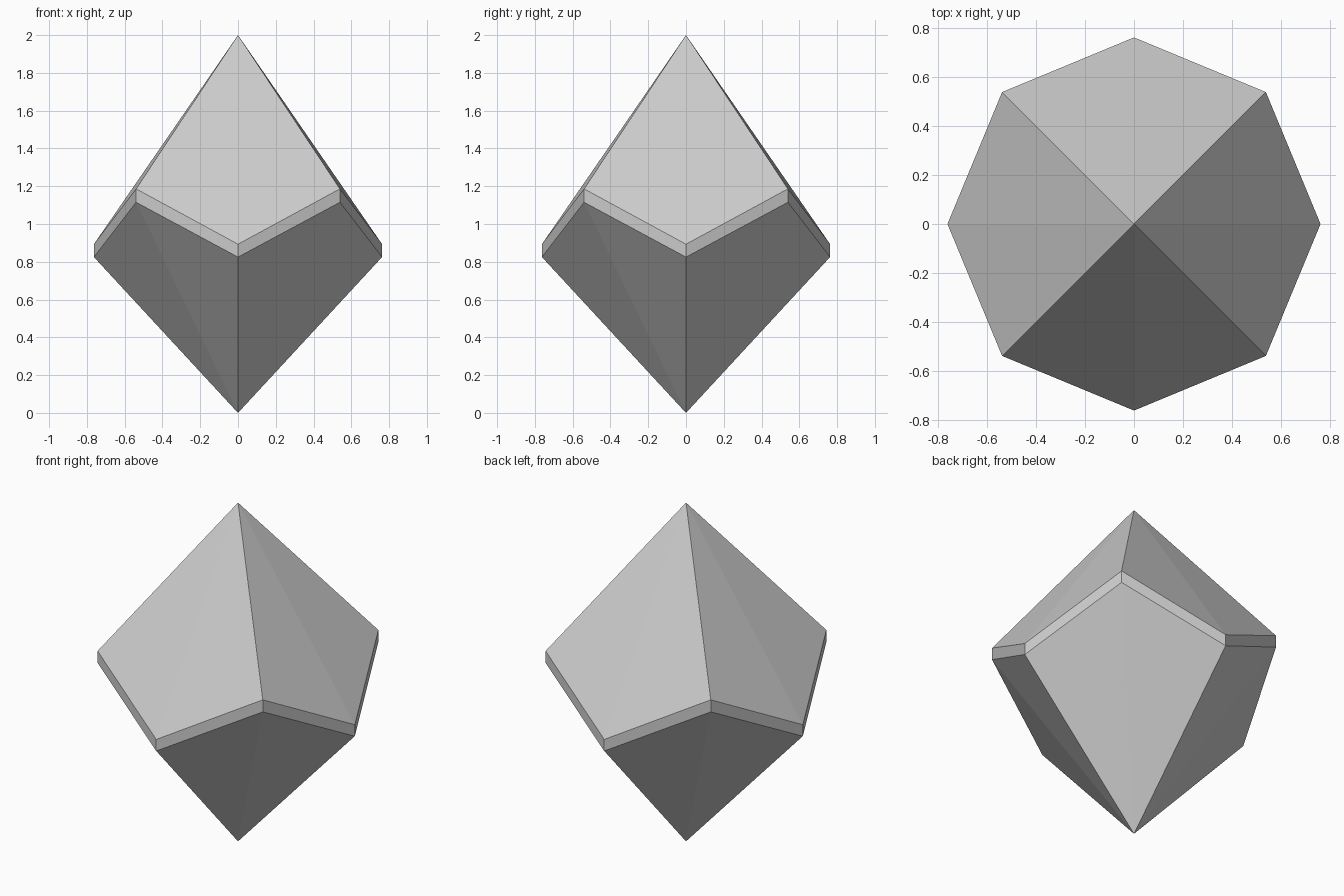
import bpy, bmesh, math

if "Cube" in bpy.data.objects:
    bpy.data.objects.remove(bpy.data.objects["Cube"])

R = 0.763                        # girdle radius
LOW, HIGH = (0.825, 0.893), (1.115, 1.186)   # (lower, upper) girdle heights

bm = bmesh.new()
top = bm.verts.new((0, 0, 2))
bottom = bm.verts.new((0, 0, 0))

# Zigzag girdle: low corners on the axes, high corners on the diagonals
lower, upper = [], []
for i in range(8):
    a = i * math.pi / 4
    z0, z1 = HIGH if i % 2 else LOW
    x, y = R * math.cos(a), R * math.sin(a)
    lower.append(bm.verts.new((x, y, z0)))
    upper.append(bm.verts.new((x, y, z1)))

# Narrow band and the slightly creased kite faces above and below it
for i in range(8):
    j = (i + 1) % 8
    bm.faces.new((lower[i], lower[j], upper[j], upper[i]))
    bm.faces.new((upper[i], upper[j], top))
    bm.faces.new((lower[j], lower[i], bottom))

bmesh.ops.recalc_face_normals(bm, faces=bm.faces)
mesh = bpy.data.meshes.new("eight_sided_die")
bm.to_mesh(mesh)
bm.free()
bpy.context.collection.objects.link(bpy.data.objects.new("eight_sided_die", mesh))
